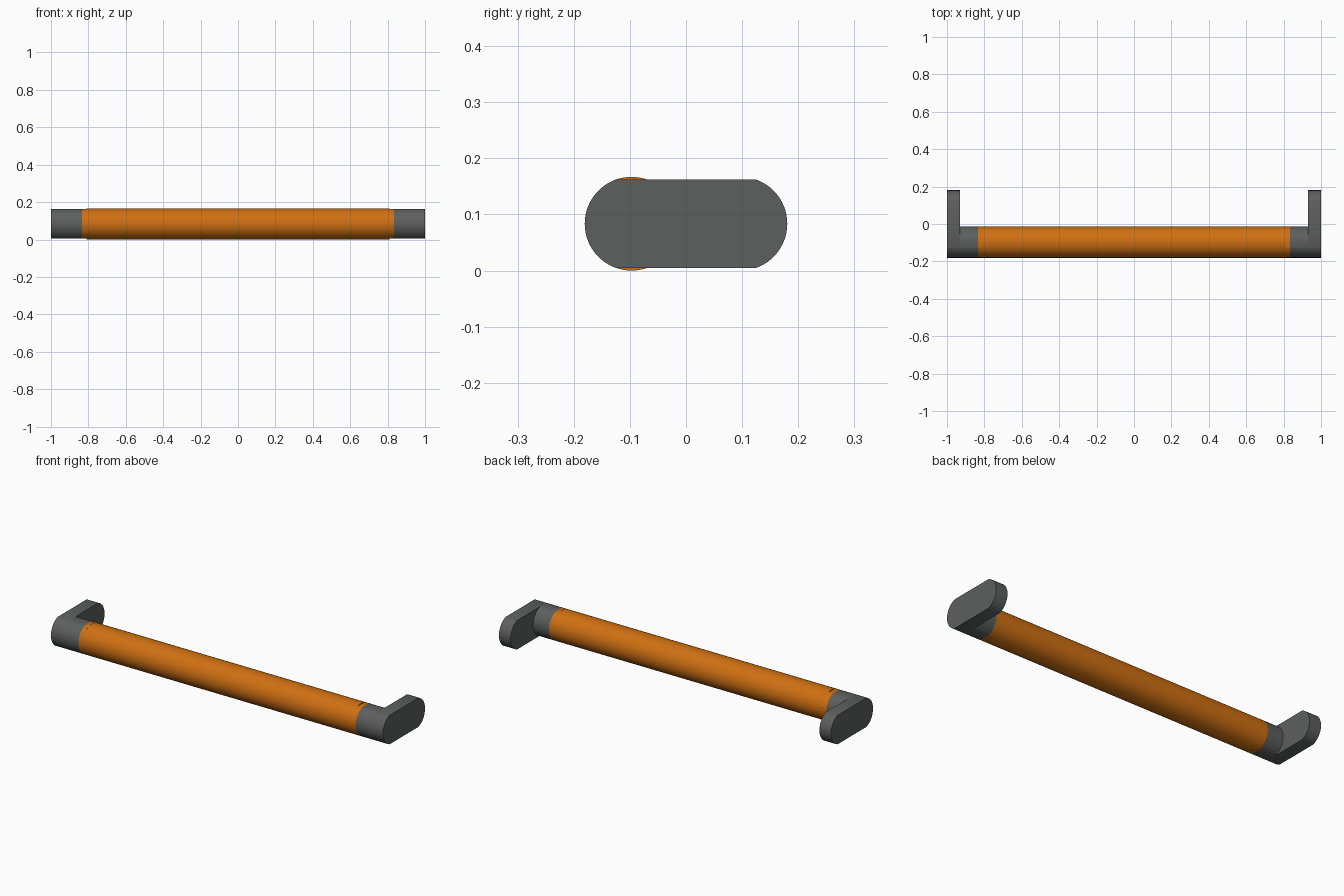
import bpy, bmesh, math

if "Cube" in bpy.data.objects:
    bpy.data.objects.remove(bpy.data.objects["Cube"])

R, CZ, FLAT = 0.0835, 0.0835, 0.079   # tube radius, axis height, half height of flats
Y_GRIP, Y_FOOT = -0.097, 0.097        # centres of the two rounded ends


def material(name, color):
    m = bpy.data.materials.new(name)
    m.diffuse_color = color
    m.use_nodes = True
    m.node_tree.nodes["Principled BSDF"].inputs["Base Color"].default_value = m.diffuse_color
    return m


def arc(cy, a0, a1, n=32):
    return [(cy + R * math.cos(a0 + (a1 - a0) * i / n),
             CZ + R * math.sin(a0 + (a1 - a0) * i / n)) for i in range(n + 1)]


def extrude_x(bm, outline, x0, x1, caps=True):
    a = [bm.verts.new((x0, y, z)) for y, z in outline]
    b = [bm.verts.new((x1, y, z)) for y, z in outline]
    n = len(a)
    for i in range(n):
        j = (i + 1) % n
        bm.faces.new((a[i], a[j], b[j], b[i]))
    if caps:
        bm.faces.new(a[::-1])
        bm.faces.new(b)


def finish(bm, name, mat, mirror=False):
    bmesh.ops.recalc_face_normals(bm, faces=bm.faces)
    me = bpy.data.meshes.new(name)
    bm.to_mesh(me)
    bm.free()
    me.materials.append(mat)
    ob = bpy.data.objects.new(name, me)
    bpy.context.collection.objects.link(ob)
    bpy.ops.object.select_all(action='DESELECT')
    ob.select_set(True)
    bpy.context.view_layer.objects.active = ob
    bpy.ops.object.shade_smooth_by_angle(angle=math.radians(25))
    if mirror:
        ob.modifiers.new("mirror", 'MIRROR').use_mirror_merge = False
    return ob


orange = material("orange", (0.62, 0.16, 0.006, 1))
dark = material("dark_grey", (0.11, 0.115, 0.115, 1))

# Outlines in the y-z plane: full circle, flattened circle, flattened slot
t = math.asin(FLAT / R)
circle = arc(Y_GRIP, 0, math.tau, 64)[:-1]
flattened = arc(Y_GRIP, -t, t) + arc(Y_GRIP, math.pi - t, math.pi + t)
slot = arc(Y_FOOT, -t, t) + arc(Y_GRIP, math.pi - t, math.pi + t)

# Grip tube
bm = bmesh.new()
extrude_x(bm, circle, -0.81, 0.81)
finish(bm, "grip_tube", orange)

# Flattened necks at both tube ends
bm = bmesh.new()
extrude_x(bm, flattened, 0.81, 0.835, caps=False)
finish(bm, "grip_neck", orange, mirror=True)

# End brackets: collar plus rounded plate
bm = bmesh.new()
extrude_x(bm, flattened, 0.835, 0.93, caps=False)
extrude_x(bm, slot, 0.93, 1.0)
finish(bm, "end_bracket", dark, mirror=True)
